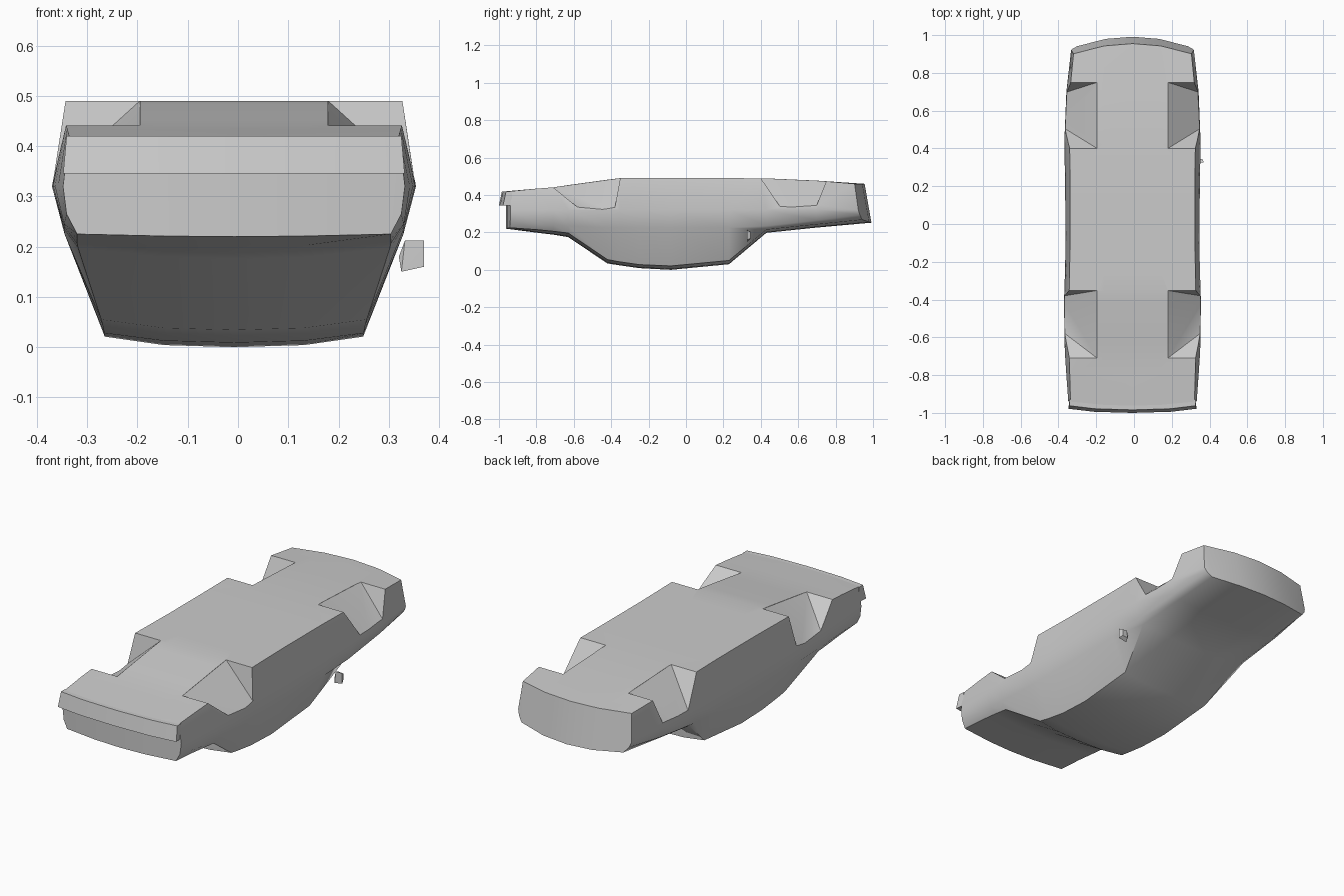
import bpy, bmesh, math
from mathutils import Vector

if "Cube" in bpy.data.objects:
    bpy.data.objects.remove(bpy.data.objects["Cube"], do_unlink=True)

OFFSET = -0.008  # the shell sits a little right of centre because of the mirror

grey = bpy.data.materials.new("plain grey")
grey.use_nodes = True
grey.diffuse_color = (0.6, 0.6, 0.6, 1)
grey.node_tree.nodes["Principled BSDF"].inputs["Base Color"].default_value = (0.6, 0.6, 0.6, 1)


def finish(name, bm):
    bmesh.ops.recalc_face_normals(bm, faces=bm.faces)
    mesh = bpy.data.meshes.new(name)
    bm.to_mesh(mesh)
    bm.free()
    mesh.materials.append(grey)
    ob = bpy.data.objects.new(name, mesh)
    bpy.context.collection.objects.link(ob)
    return ob


def hull(name, points):
    bm = bmesh.new()
    for p in points:
        bm.verts.new(p)
    bmesh.ops.convex_hull(bm, input=bm.verts)
    bmesh.ops.dissolve_limit(bm, angle_limit=0.01, verts=bm.verts, edges=bm.edges)
    return finish(name, bm)


def smooth(ob, degrees):
    bpy.ops.object.select_all(action='DESELECT')
    ob.select_set(True)
    bpy.context.view_layer.objects.active = ob
    bpy.ops.object.shade_smooth_by_angle(angle=math.radians(degrees))


# Stations: y, top z, top half width, waist half width, belt (x, z), roof corner (x, z), centre z
stations = [
    (-0.940, .420, .328, .340, .333, .265, .312, .225, .220),
    (-0.800, .434, .332, .350, .338, .245, .312, .215, .199),
    (-0.710, .441, .334, .356, .338, .240, .312, .206, .188),
    (-0.630, .453, .335, .360, .338, .235, .310, .197, .175),
    (-0.420, .482, .335, .362, .337, .225, .264, .055, .034),
    (-0.355, .490, .335, .361, .337, .225, .261, .043, .024),
    (-0.250, .490, .333, .357, .337, .225, .258, .028, .009),
    (-0.080, .490, .330, .354, .337, .225, .257, .021, .000),
    (0.230, .490, .330, .357, .337, .225, .258, .050, .030),
    (0.430, .489, .333, .361, .338, .235, .310, .215, .198),
    (0.700, .477, .332, .350, .332, .265, .300, .243, .226),
    (0.930, .460, .312, .325, .315, .295, .292, .268, .252),
]

# Body shell lofted from half sections mirrored across x
bm = bmesh.new()
rings = []
for i, (y, top, wt, ww, xd, zd, xe, ze, zc) in enumerate(stations):
    half = [(0, top), (.15, top), (wt, top), (ww, .32), (xd, zd), (xe, ze),
            (.14, zc + (ze - zc) * .2), (0, zc)]
    section = half + [(-x, z) for x, z in half[-2:0:-1]]
    ring = []
    for x, z in section:
        yy = y
        bow = 1 - (x / .33) ** 2
        if i == 0:
            yy -= .022 * bow
        if i == len(stations) - 1:
            yy += .06 * bow - .035 * (z - .26) / .2
        ring.append(bm.verts.new((x + OFFSET, yy, z)))
    rings.append(ring)
n = len(rings[0])
for a, b in zip(rings, rings[1:]):
    for k in range(n):
        bm.faces.new((a[k], a[(k + 1) % n], b[(k + 1) % n], b[k]))
for r in (rings[0], rings[-1]):
    for s in (1, -1):
        for quad in ((0, 1, 6, 7), (1, 2, 5, 6), (2, 3, 4, 5)):
            bm.faces.new([r[(s * q) % n] for q in quad])
body = finish("body_shell", bm)

# Wedge-shaped wheel recesses: inner edge y/z pairs, then outer floor y pair
recesses = {"front": ((-.71, .441), (-.352, .49), -.58, -.38),
            "rear": ((.40, .49), (.75, .474), .505, .695)}
for end, (inner_a, inner_b, outer_a, outer_b) in recesses.items():
    for side, s in (("left", 1), ("right", -1)):
        pts = []
        for (y, z), oy in ((inner_a, outer_a), (inner_b, outer_b)):
            inner = Vector((s * .187 + OFFSET, y, z))
            outer = Vector((s * .358 + OFFSET, oy, .335))
            pts += [inner, inner + Vector((0, 0, .12)), inner.lerp(outer, 1.25),
                    Vector((s * .45 + OFFSET, y, z + .12)), Vector((s * .45 + OFFSET, y, z))]
        cutter = hull(f"{end}_{side}_recess_cutter", pts)
        cutter.hide_render = True
        mod = body.modifiers.new("recess", 'BOOLEAN')
        mod.object = cutter
        mod.solver = 'EXACT'
        bpy.ops.object.select_all(action='DESELECT')
        body.select_set(True)
        bpy.context.view_layer.objects.active = body
        bpy.ops.object.modifier_apply(modifier=mod.name)
        bpy.data.objects.remove(cutter, do_unlink=True)
smooth(body, 38)

# Overhanging bumper lip across the front
lip = []
for x, bow in ((0, .022), (.2, .016), (.333, 0)):
    for s in (1, -1):
        sx = s * x + OFFSET
        lip += [(sx, -.962 - bow, .42), (sx * 1.02, -.978 - bow, .345),
                (sx, -.93, .42), (sx, -.93, .345)]
bumper = hull("bumper_lip", set(lip))
smooth(bumper, 38)

# Single door mirror on the left
mirror = hull("door_mirror", [
    (.332, .327, .212), (.37, .325, .212), (.37, .325, .16), (.325, .327, .15),
    (.32, .335, .18), (.335, .345, .205), (.362, .345, .202), (.362, .345, .168), (.332, .345, .165)])
smooth(mirror, 30)
